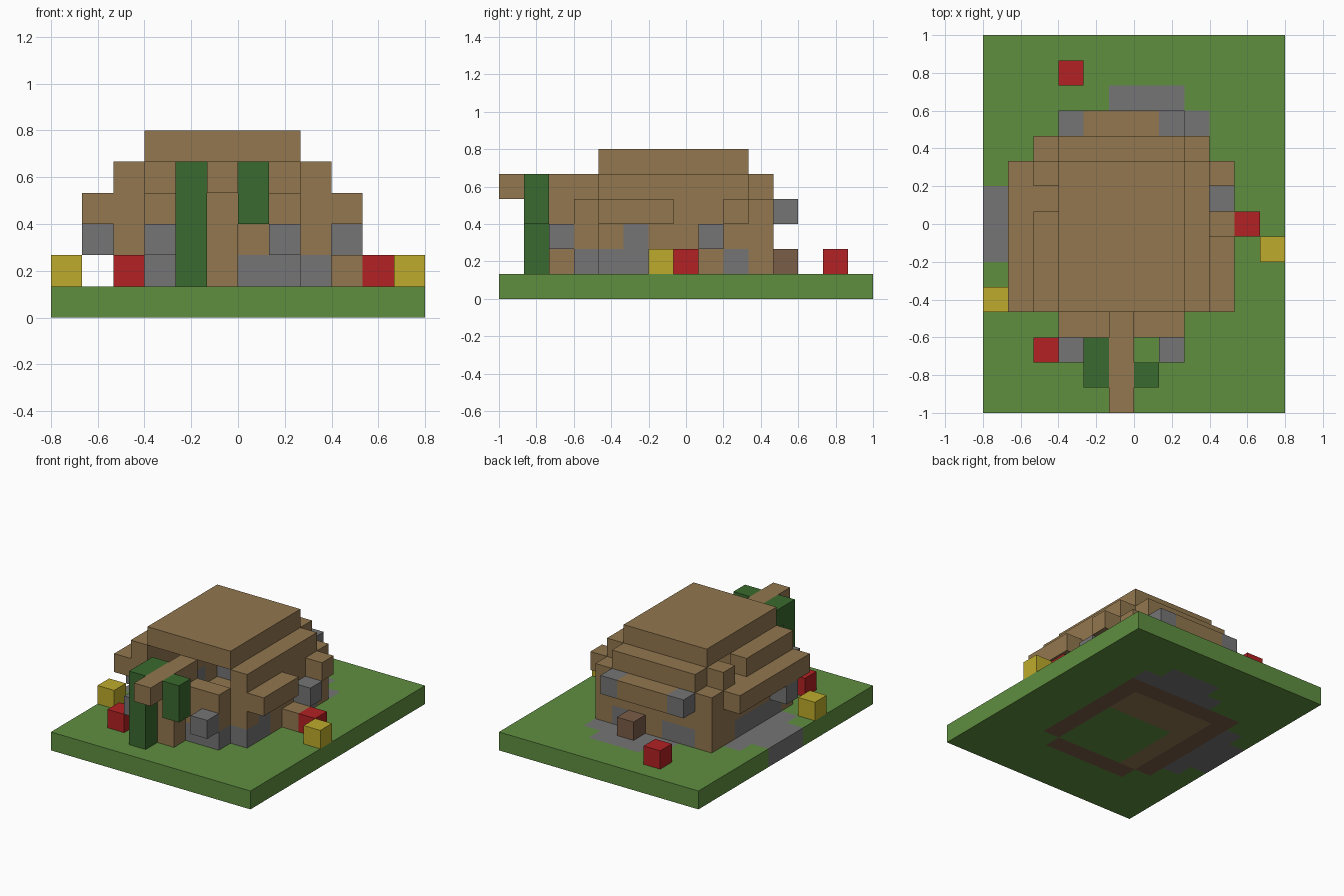
import bpy
import bmesh
from mathutils import Vector

default_cube = bpy.data.objects.get("Cube")
if default_cube:
    bpy.data.objects.remove(default_cube, do_unlink=True)

UNIT = 2 / 15
ORIGIN = Vector((-0.8, -1, 0))


def linear(channel):
    value = channel / 255
    return value / 12.92 if value < 0.04045 else ((value + 0.055) / 1.055) ** 2.4


def make_material(name, red, green, blue):
    colour = (linear(red), linear(green), linear(blue), 1)
    material = bpy.data.materials.new(name)
    material.use_nodes = True
    material.diffuse_color = colour
    shader = material.node_tree.nodes["Principled BSDF"]
    shader.inputs["Base Color"].default_value = colour
    shader.inputs["Roughness"].default_value = 0.9
    return material


grass = make_material("grass_green", 96, 143, 64)
tan = make_material("tan_wood", 146, 119, 79)
earth = make_material("reddish_brown", 123, 93, 72)
stone = make_material("stone_grey", 117, 117, 117)
leaf = make_material("dark_leaf_green", 58, 106, 47)
red = make_material("flower_red", 178, 33, 35)
yellow = make_material("flower_yellow", 190, 171, 44)

# Occupied blocks, each mapped to its part name; later fills replace earlier ones
blocks = {}
part_materials = {}


def span(value):
    first, last = value if isinstance(value, tuple) else (value, value)
    return range(first, last + 1)


def region(x, y, z):
    return [(i, j, k) for i in span(x) for j in span(y) for k in span(z)]


def fill(part, material, x, y, z):
    part_materials[part] = material
    for block in region(x, y, z):
        blocks[block] = part


def clear(x, y, z):
    for block in region(x, y, z):
        blocks.pop(block, None)


# Ground slab with paving and the foundation
fill("lawn", grass, x=(0, 11), y=(0, 14), z=0)
fill("side_paving", stone, x=0, y=(6, 8), z=0)
fill("side_paving", stone, x=1, y=(5, 9), z=0)
fill("back_paving", stone, x=(4, 8), y=11, z=0)
fill("back_paving", stone, x=(5, 7), y=12, z=0)
fill("foundation", earth, x=(2, 8), y=(4, 10), z=0)
fill("foundation", earth, x=(3, 7), y=3, z=0)
fill("inner_floor", tan, x=(3, 7), y=(4, 9), z=0)
fill("inner_lawn", grass, x=(4, 7), y=(4, 7), z=0)

# Walls
fill("walls", tan, x=(2, 8), y=(4, 10), z=(1, 3))
fill("walls", tan, x=(3, 7), y=3, z=(1, 3))
fill("side_step", tan, x=9, y=7, z=1)

# Overhanging eaves
fill("eaves", tan, x=1, y=(4, 9), z=3)
fill("eaves", tan, x=9, y=(4, 6), z=3)
fill("eaves", tan, x=9, y=9, z=3)
fill("eaves", tan, x=(4, 6), y=11, z=3)

# Stepped roof
fill("lower_roof", tan, x=(3, 7), y=(4, 10), z=4)
fill("lower_roof", tan, x=8, y=(4, 9), z=4)
fill("lower_roof", tan, x=2, y=(4, 7), z=4)
fill("lower_roof", tan, x=2, y=9, z=4)
fill("roof_cap", tan, x=(3, 7), y=(4, 9), z=5)
clear(x=(3, 7), y=(4, 9), z=(1, 4))

# Stones set into the walls
for column in (3, 6, 7):
    fill("front_stones", stone, x=column, y=3, z=1)
fill("right_stones", stone, x=8, y=(4, 5), z=1)
fill("right_stones", stone, x=8, y=9, z=1)
fill("right_stones", stone, x=8, y=5, z=2)
fill("left_stones", stone, x=2, y=(5, 8), z=1)
fill("back_stones", stone, x=(3, 4), y=10, z=1)
fill("back_stones", stone, x=7, y=10, z=1)

# Stones that stick out of the walls
for column in (3, 7):
    fill("front_bosses", stone, x=column, y=2, z=2)
    fill("back_bosses", stone, x=column, y=11, z=3)
fill("right_boss", stone, x=9, y=8, z=2)
fill("left_boss", stone, x=1, y=5, z=2)
fill("back_step", earth, x=6, y=11, z=1)

# Front post, beam and hanging leaves
fill("front_post", tan, x=5, y=2, z=(1, 3))
fill("front_beam", tan, x=5, y=(0, 3), z=4)
fill("long_vine", leaf, x=4, y=1, z=(1, 4))
fill("long_vine", leaf, x=4, y=2, z=4)
fill("short_vine", leaf, x=6, y=1, z=(3, 4))

# Flowers on the lawn
fill("front_red_flower", red, x=2, y=2, z=1)
fill("side_red_flower", red, x=10, y=7, z=1)
fill("back_red_flower", red, x=3, y=13, z=1)
fill("left_yellow_flower", yellow, x=0, y=4, z=1)
fill("right_yellow_flower", yellow, x=11, y=6, z=1)


def add_open_sides(mesh, block):
    """Add each side of a block that has no neighbour."""
    centre = Vector(block) + Vector((0.5, 0.5, 0.5))
    for axis in range(3):
        for sign in (-1, 1):
            normal = Vector((0, 0, 0))
            normal[axis] = sign
            neighbour = tuple(int(a + b) for a, b in zip(block, normal))
            if neighbour in blocks:
                continue
            across = Vector((0, 0, 0))
            across[(axis + 1) % 3] = 0.5
            up = normal.cross(across)
            middle = centre + normal / 2
            corners = (-across - up, across - up, across + up, up - across)
            mesh.faces.new([mesh.verts.new(ORIGIN + (middle + c) * UNIT) for c in corners])


def build(part, material):
    mesh = bmesh.new()
    for block, owner in blocks.items():
        if owner == part:
            add_open_sides(mesh, block)
    bmesh.ops.remove_doubles(mesh, verts=mesh.verts, dist=0.001)
    bmesh.ops.dissolve_limit(mesh, angle_limit=0.01, verts=mesh.verts, edges=mesh.edges)
    data = bpy.data.meshes.new(part)
    mesh.to_mesh(data)
    mesh.free()
    data.materials.append(material)
    bpy.context.collection.objects.link(bpy.data.objects.new(part, data))


for part, material in part_materials.items():
    build(part, material)
